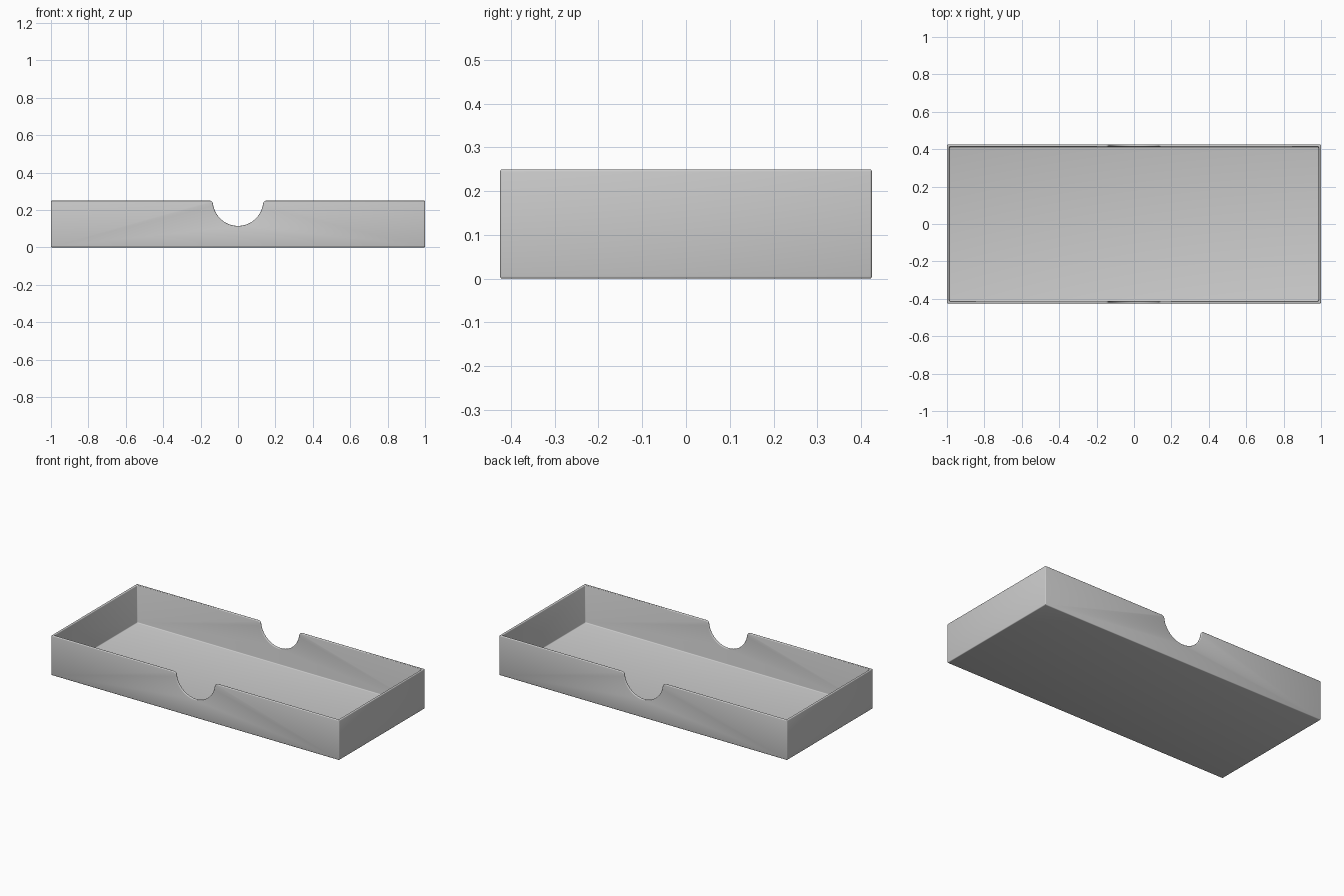
import bpy
import math

if "Cube" in bpy.data.objects:
    bpy.data.objects.remove(bpy.data.objects["Cube"])

W, D, H = 2.0, 0.85, 0.25      # overall size
WALL, FLOOR = 0.013, 0.013     # thicknesses
R, FILLET = 0.135, 0.018       # thumb notch radius and lip rounding

grey = bpy.data.materials.new("plain grey")
grey.diffuse_color = (0.6, 0.6, 0.6, 1)
grey.use_nodes = True
grey.node_tree.nodes["Principled BSDF"].inputs["Base Color"].default_value = grey.diffuse_color


def prism(name, outline, y0, y1):
    """Extrude an x-z outline along y."""
    n = len(outline)
    verts = [(x, y, z) for y in (y0, y1) for x, z in outline]
    faces = [tuple(range(n)), tuple(range(2 * n - 1, n - 1, -1))]
    faces += [(i, i + n, (i + 1) % n + n, (i + 1) % n) for i in range(n)]
    mesh = bpy.data.meshes.new(name)
    mesh.from_pydata(verts, [], faces)
    ob = bpy.data.objects.new(name, mesh)
    bpy.context.collection.objects.link(ob)
    return ob


def box(name, x, y, z0, z1):
    return prism(name, [(-x, z0), (x, z0), (x, z1), (-x, z1)], -y, y)


def arc(cx, cz, r, a0, a1, steps):
    return [(cx + r * math.cos(a0 + (a1 - a0) * i / steps),
             cz + r * math.sin(a0 + (a1 - a0) * i / steps))
            for i in range(steps + 1)]


# Tray body
tray = box("tray", W / 2, D / 2, 0, H)
tray.data.materials.append(grey)

# Thumb notch outline: half circle with rounded lips at the rim
lip_x = math.sqrt((R + FILLET) ** 2 - FILLET ** 2)
tilt = math.atan2(FILLET, lip_x)
left_lip = arc(-lip_x, H - FILLET, FILLET, math.pi / 2, tilt, 6)
bowl = arc(0, H, R, math.pi + tilt, 2 * math.pi - tilt, 36)
right_lip = [(-x, z) for x, z in reversed(left_lip)]
outline = ([(-lip_x, H + 0.1)] + left_lip + bowl[1:-1] + right_lip
           + [(lip_x, H + 0.1)])
notch = prism("notch_cutter", outline, -0.6, 0.6)

# Hollow interior
hollow = box("hollow_cutter", W / 2 - WALL, D / 2 - WALL, FLOOR, H + 0.2)

bpy.context.view_layer.objects.active = tray
tray.select_set(True)
for cutter in (notch, hollow):
    mod = tray.modifiers.new("cut", 'BOOLEAN')
    mod.operation = 'DIFFERENCE'
    mod.solver = 'EXACT'
    mod.object = cutter
    bpy.ops.object.modifier_apply(modifier=mod.name)
    bpy.data.objects.remove(cutter)

# Softened edges
bevel = tray.modifiers.new("soft edges", 'BEVEL')
bevel.width = 0.005
bevel.segments = 3
bevel.limit_method = 'ANGLE'
bevel.angle_limit = math.radians(40)
bevel.use_clamp_overlap = False
bpy.ops.object.modifier_apply(modifier=bevel.name)
bpy.ops.object.shade_smooth_by_angle(angle=math.radians(35))
